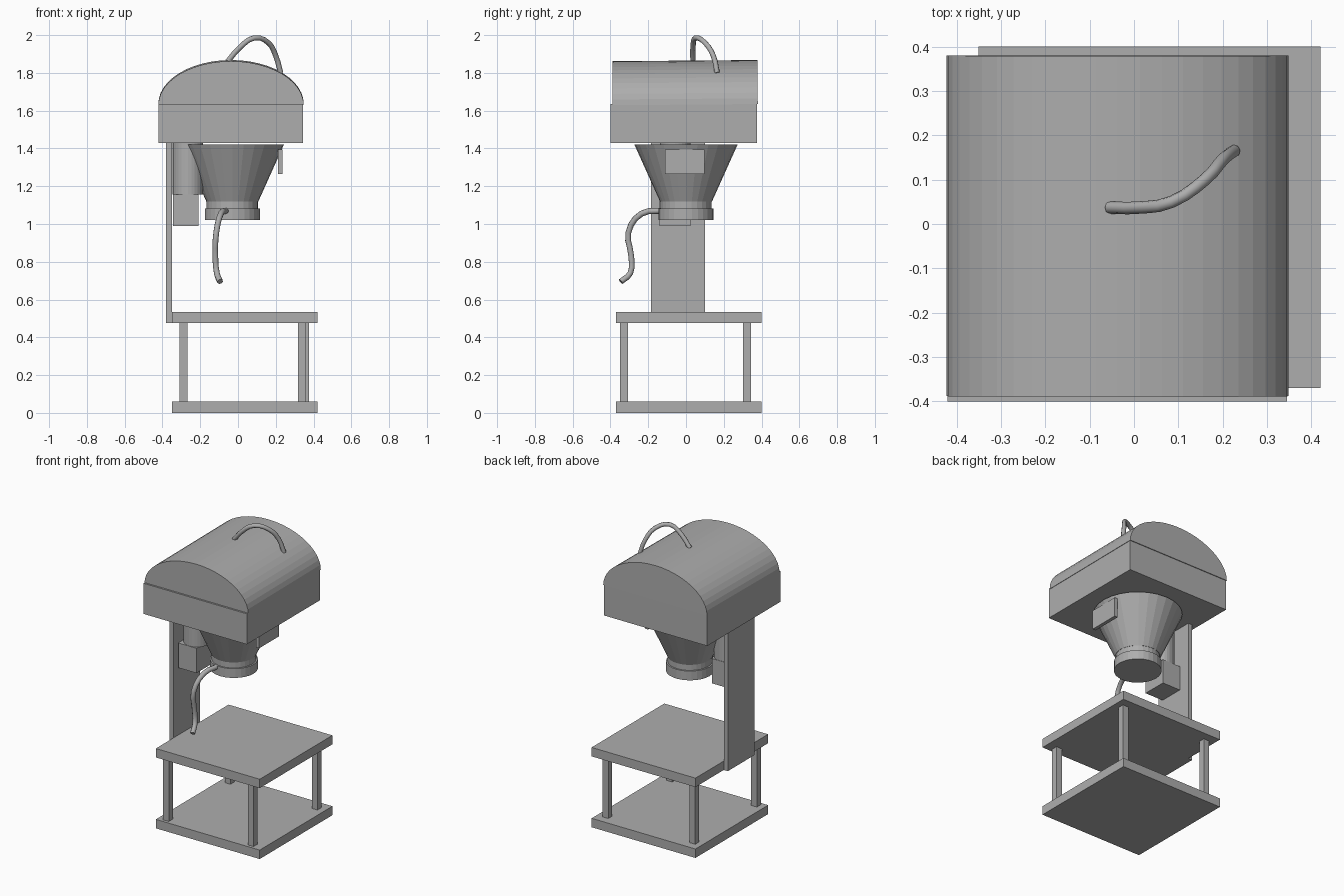
import bpy, bmesh, math
from mathutils import Matrix

if "Cube" in bpy.data.objects:
    bpy.data.objects.remove(bpy.data.objects["Cube"])

grey = bpy.data.materials.new("plain grey")
grey.diffuse_color = (0.42, 0.42, 0.42, 1)
grey.use_nodes = True
grey.node_tree.nodes["Principled BSDF"].inputs["Base Color"].default_value = grey.diffuse_color


def add(name, bm):
    bmesh.ops.recalc_face_normals(bm, faces=bm.faces)
    me = bpy.data.meshes.new(name)
    bm.to_mesh(me)
    bm.free()
    me.materials.append(grey)
    ob = bpy.data.objects.new(name, me)
    bpy.context.collection.objects.link(ob)
    return ob


def box(name, x0, x1, y0, y1, z0, z1):
    bm = bmesh.new()
    m = Matrix.Translation(((x0 + x1) / 2, (y0 + y1) / 2, (z0 + z1) / 2))
    bmesh.ops.create_cube(bm, size=1, matrix=m @ Matrix.Diagonal((x1 - x0, y1 - y0, z1 - z0, 1)))
    return add(name, bm)


def frustum(name, x, y, z0, z1, r0, r1, n=28):
    bm = bmesh.new()
    bmesh.ops.create_cone(bm, cap_ends=True, segments=n, radius1=r0, radius2=r1, depth=z1 - z0,
                          matrix=Matrix.Translation((x, y, (z0 + z1) / 2)))
    return add(name, bm)


def tube(name, pts, r):
    cu = bpy.data.curves.new(name, 'CURVE')
    cu.dimensions = '3D'
    cu.bevel_depth = r
    cu.bevel_resolution = 2
    cu.resolution_u = 3
    cu.use_fill_caps = True
    sp = cu.splines.new('BEZIER')
    sp.bezier_points.add(len(pts) - 1)
    for b, p in zip(sp.bezier_points, pts):
        b.co = p
        b.handle_left_type = b.handle_right_type = 'AUTO'
    cu.materials.append(grey)
    ob = bpy.data.objects.new(name, cu)
    bpy.context.collection.objects.link(ob)
    bpy.ops.object.select_all(action='DESELECT')
    ob.select_set(True)
    bpy.context.view_layer.objects.active = ob
    bpy.ops.object.convert(target='MESH')


# table: two shelves on four legs
box("base_shelf", -0.35, 0.42, -0.37, 0.40, 0, 0.06)
box("upper_shelf", -0.35, 0.42, -0.37, 0.40, 0.475, 0.535)
for name, x, y in (("front_left_leg", -0.31, -0.35), ("back_left_leg", -0.31, 0.303),
                   ("front_right_leg", 0.318, -0.35), ("back_right_leg", 0.335, 0.303)):
    box(name, x, x + 0.042, y, y + 0.042, 0.05, 0.485)

# support column
box("column", -0.38, -0.35, -0.185, 0.10, 0.475, 1.43)

# hood: box with a slightly tilted barrel roof
box("hood_body", -0.42, 0.345, -0.40, 0.375, 1.43, 1.635)
bm = bmesh.new()
ring = []
for i in range(25):
    a = math.pi * i / 24
    ring.append(bm.verts.new((-0.037 + 0.385 * math.cos(a), -0.388, 0.233 * math.sin(a))))
face = bm.faces.new(ring)
new = bmesh.ops.extrude_face_region(bm, geom=[face])["geom"]
bmesh.ops.translate(bm, verts=[v for v in new if isinstance(v, bmesh.types.BMVert)], vec=(0, 0.768, 0))
roof = add("hood_roof", bm)
roof.location.z = 1.632
roof.rotation_euler.x = 0.008

# mixer cone with neck and end ring
frustum("cone", -0.03, 0, 1.12, 1.42, 0.138, 0.273)
frustum("cone_neck", -0.03, 0, 1.07, 1.122, 0.136, 0.136)
frustum("cone_ring", -0.03, 0, 1.02, 1.082, 0.146, 0.146)
box("cone_panel", 0.212, 0.236, -0.112, 0.098, 1.265, 1.395)

# motor beside the cone
frustum("motor", -0.265, -0.057, 1.155, 1.435, 0.081, 0.081)
box("motor_box", -0.345, -0.21, -0.14, 0.025, 0.99, 1.156)

# hanging hose and top handle
tube("hose", [(-0.06, -0.12, 1.07), (-0.09, -0.235, 1.055), (-0.115, -0.305, 0.955),
              (-0.12, -0.29, 0.83), (-0.112, -0.295, 0.74), (-0.095, -0.345, 0.695)], 0.016)
tube("top_handle", [(-0.055, 0.037, 1.86), (0.01, 0.037, 1.935), (0.085, 0.05, 1.985),
                    (0.16, 0.10, 1.96), (0.20, 0.145, 1.89), (0.226, 0.165, 1.80)], 0.014)
